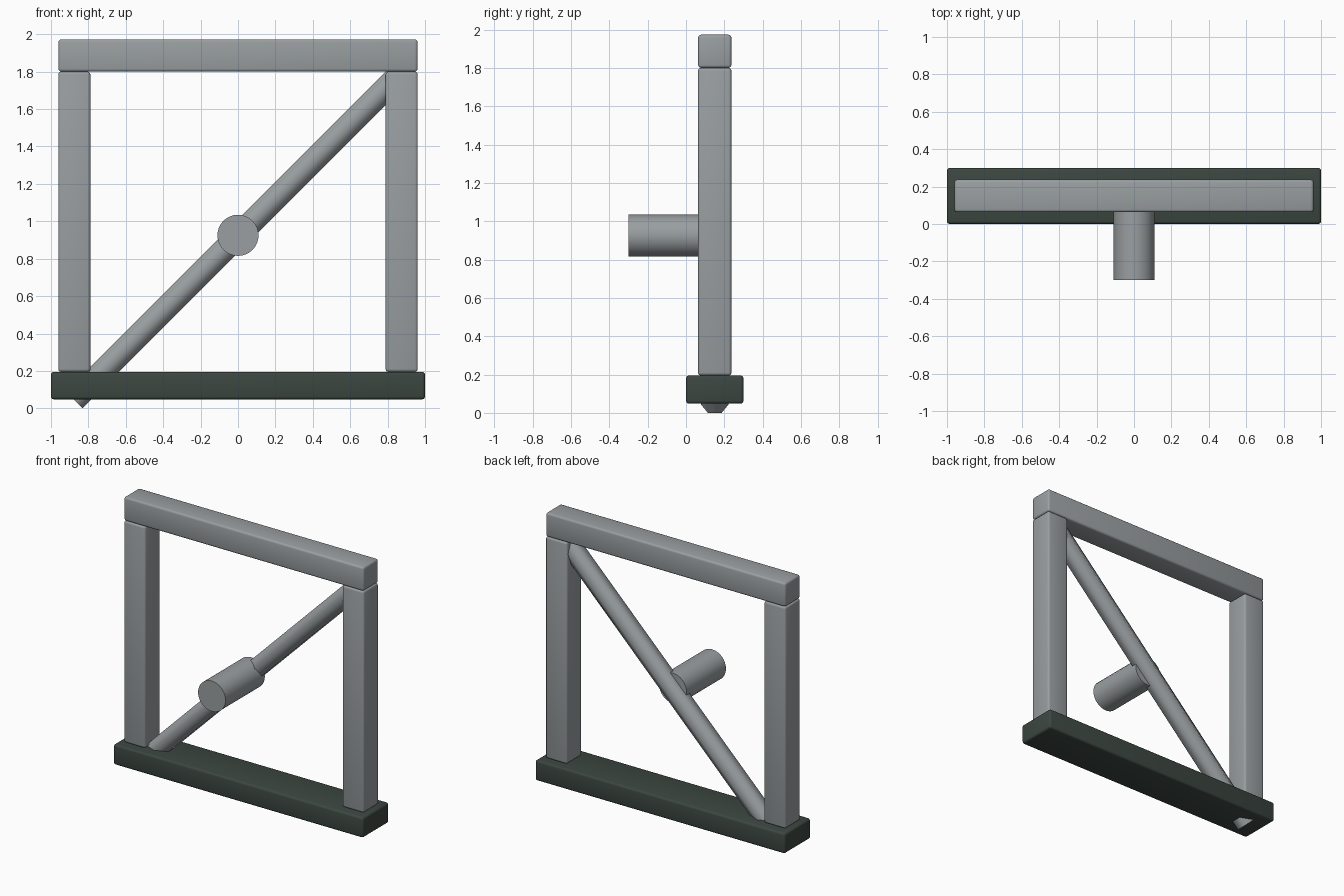
import bpy
import math

if "Cube" in bpy.data.objects:
    bpy.data.objects.remove(bpy.data.objects["Cube"], do_unlink=True)


def make_material(name, rgb):
    mat = bpy.data.materials.new(name)
    mat.use_nodes = True
    mat.diffuse_color = (*rgb, 1)
    mat.node_tree.nodes["Principled BSDF"].inputs["Base Color"].default_value = (*rgb, 1)
    return mat


steel = make_material("grey steel", (0.32, 0.345, 0.355))
dark = make_material("dark green grey", (0.045, 0.062, 0.053))


def finish(name, mat, angle):
    obj = bpy.context.object
    obj.name = name
    obj.data.materials.append(mat)
    bpy.ops.object.shade_smooth_by_angle(angle=math.radians(angle))
    return obj


def block(name, low, high, mat, bevel=0.015):
    """Box between two corners with softly rounded edges."""
    centre = [(a + b) / 2 for a, b in zip(low, high)]
    bpy.ops.mesh.primitive_cube_add(size=1, location=centre)
    obj = bpy.context.object
    obj.scale = [b - a for a, b in zip(low, high)]
    bpy.ops.object.transform_apply(location=False, rotation=False, scale=True)
    mod = obj.modifiers.new("rounded edges", 'BEVEL')
    mod.width = bevel
    mod.segments = 3
    bpy.ops.object.modifier_apply(modifier=mod.name)
    return finish(name, mat, 40)


def rod(name, sides, radius, length, centre, rotation, mat):
    bpy.ops.mesh.primitive_cylinder_add(vertices=sides, radius=radius, depth=length,
                                        location=centre, rotation=rotation)
    return finish(name, mat, 65)


FRONT, BACK = 0.063, 0.237   # depth of the frame
BASE_TOP, POST_TOP = 0.195, 1.80
MID_Y, MID_Z = 0.15, 0.922   # centre of the frame

# Base and frame
block("base", (-1, 0, 0.048), (1, 0.3, BASE_TOP), dark)
for name, x in (("left_post", 0.875), ("right_post", -0.875)):
    block(name, (x - 0.086, FRONT, BASE_TOP), (x + 0.086, BACK, POST_TOP), steel)
block("top_beam", (-0.96, FRONT, POST_TOP), (0.96, BACK, 1.973), steel)

# Six-sided diagonal brace, corners toward front and back
rod("diagonal_brace", 6, 0.073, 2.48, (0, MID_Y, MID_Z),
    (0, math.radians(45), 0), steel)

# Round hub reaching forward from the brace
hub_front = -0.3
rod("hub", 32, 0.11, MID_Y - hub_front, (0, (MID_Y + hub_front) / 2, MID_Z + 0.003),
    (math.radians(90), 0, 0), steel)
